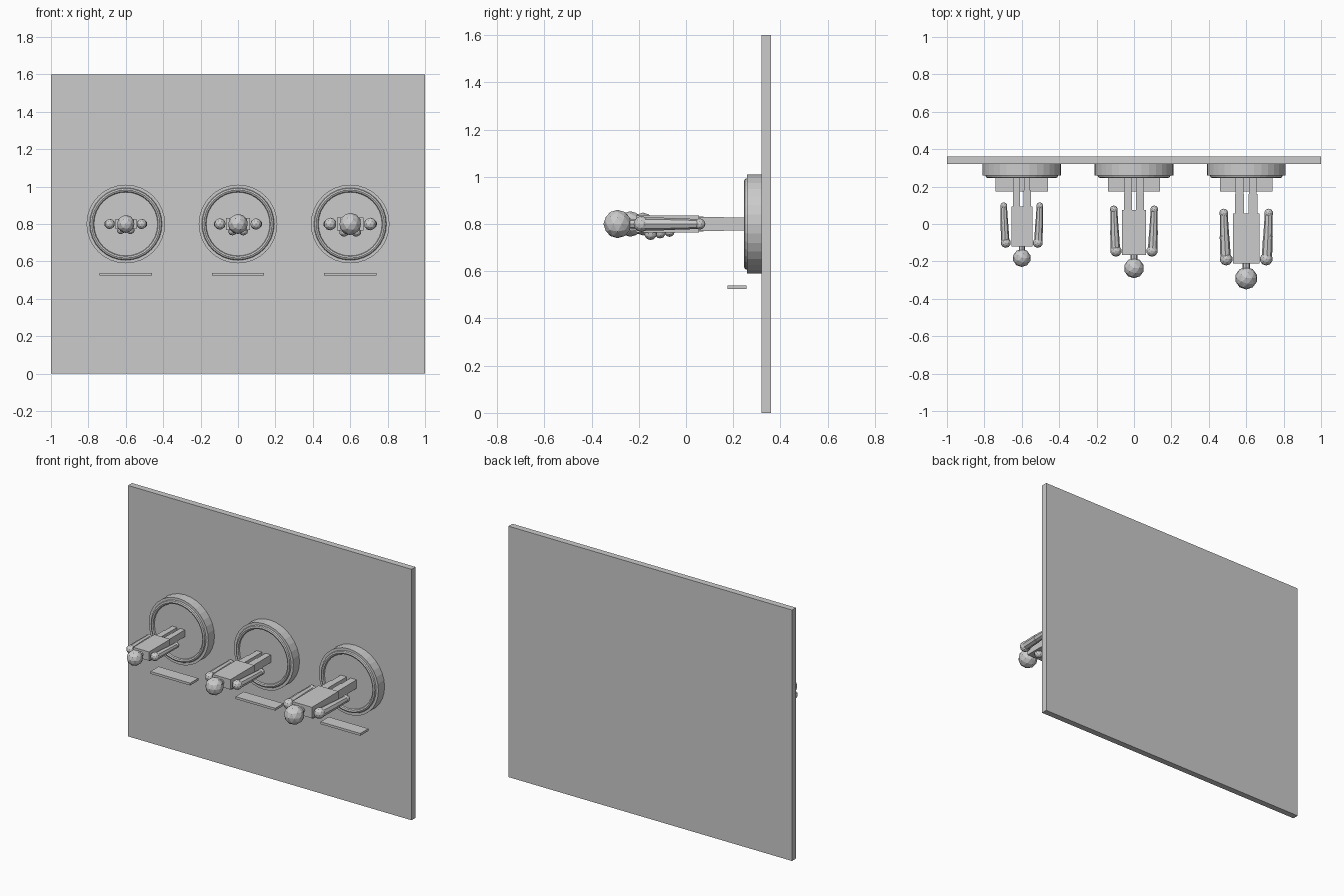
import bpy
from math import pi
from mathutils import Vector

if "Cube" in bpy.data.objects:
    bpy.data.objects.remove(bpy.data.objects["Cube"])


def box(name, x, y, z):
    """Box given by its (min, max) on each axis."""
    bpy.ops.mesh.primitive_cube_add(size=1, location=[sum(r) / 2 for r in (x, y, z)])
    o = bpy.context.object
    o.name = name
    o.scale = [r[1] - r[0] for r in (x, y, z)]
    bpy.ops.object.transform_apply(location=False, rotation=False, scale=True)
    return o


def ball(name, pos, r):
    bpy.ops.mesh.primitive_ico_sphere_add(subdivisions=2, radius=r, location=pos)
    bpy.context.object.name = name


def rod(name, a, b, ra, rb, sides=8):
    """Tapered rod from point a to point b."""
    a, b = Vector(a), Vector(b)
    d = b - a
    bpy.ops.mesh.primitive_cone_add(vertices=sides, radius1=ra, radius2=rb, depth=d.length,
                                    location=(a + b) / 2,
                                    rotation=d.to_track_quat('Z', 'Y').to_euler())
    bpy.context.object.name = name


ZC = 0.8      # height of the mounts
FOOT = 0.25   # y where the feet meet the mounts


def figure(cx, s):
    """Simple mannequin lying along -y, feet at the mount, scaled by s."""
    def p(x, d, z=0):
        return (cx + x * s, FOOT - d * s, ZC + z * s)

    def block(name, x0, x1, d0, d1, h):
        box(name, (cx + x0 * s, cx + x1 * s), (FOOT - d1 * s, FOOT - d0 * s),
            (ZC - h * s, ZC + h * s))

    block("torso", -0.07, 0.07, 0.195, 0.462, 0.035)
    rod("neck", p(0, 0.455), p(0, 0.50), 0.02 * s, 0.02 * s)
    ball("head", p(0, 0.54), 0.06 * s)
    for m in (-1, 1):
        # legs
        for name, a, b, d0, d1, h in (("thigh", 0.012, 0.06, 0.09, 0.2, 0.03),
                                      ("shin", 0.014, 0.056, -0.01, 0.09, 0.0275)):
            block(name, min(a * m, b * m), max(a * m, b * m), d0, d1, h)
        # arms
        ball("shoulder", p(0.107 * m, 0.438), 0.034 * s)
        rod("upper_arm", p(0.11 * m, 0.438), p(0.116 * m, 0.315), 0.028 * s, 0.026 * s)
        rod("forearm", p(0.116 * m, 0.315), p(0.12 * m, 0.195), 0.025 * s, 0.021 * s)
        ball("hand", p(0.12 * m, 0.192), 0.024 * s)
        # chest
        ball("chest", p(0.032 * m, 0.4, -0.04), 0.028 * s)


# back wall
box("wall", (-1, 1), (0.32, 0.36), (0, 1.6))

for cx, s in ((-0.6, 0.8), (0, 0.9), (0.6, 1.0)):
    # round mount with rim ring
    rod("mount", (cx, 0.325, ZC), (cx, 0.258, ZC), 0.21, 0.21, 32)
    bpy.ops.mesh.primitive_torus_add(location=(cx, 0.258, ZC), rotation=(pi / 2, 0, 0),
                                     major_segments=32, minor_segments=8,
                                     major_radius=0.182, minor_radius=0.012)
    bpy.context.object.name = "rim_ring"
    # small ledge under the mount
    box("ledge", (cx - 0.14, cx + 0.14), (0.175, 0.257), (0.524, 0.539))
    figure(cx, s)
